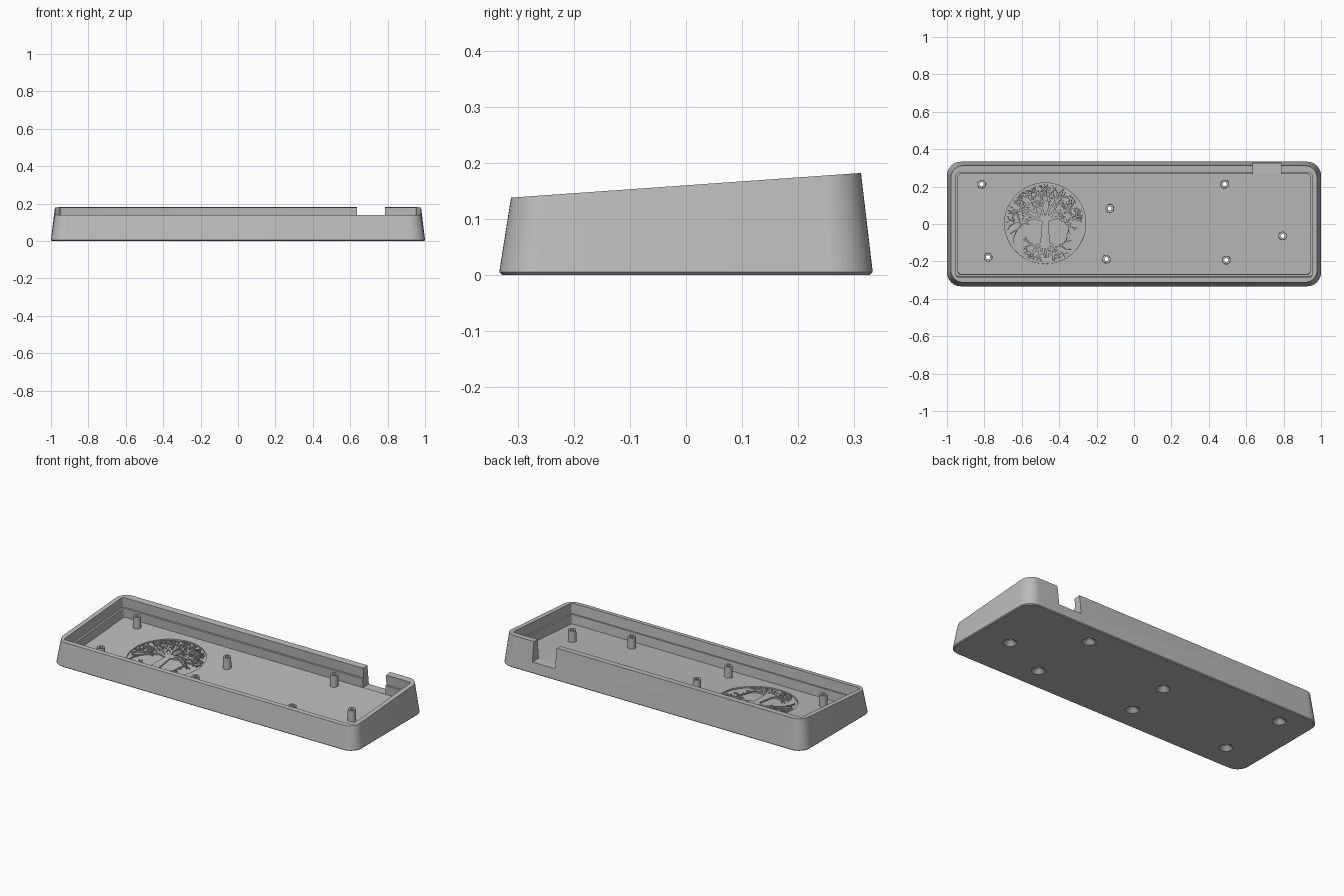
import bpy, bmesh, math, random
from mathutils import Matrix, Vector

random.seed(4)
if "Cube" in bpy.data.objects:
    bpy.data.objects.remove(bpy.data.objects["Cube"], do_unlink=True)

SLOPE = 0.0705                      # rise of the rim from front to back
MID = 0.16                          # rim height at the centre
DEPTH = 0.115                       # floor below the rim
TILT = Matrix.Translation((0, 0, MID)) @ Matrix.Rotation(math.atan(SLOPE), 4, 'X')

grey = bpy.data.materials.new("plain grey")
grey.use_nodes = True
grey.diffuse_color = (0.5, 0.5, 0.5, 1)
grey.node_tree.nodes["Principled BSDF"].inputs["Base Color"].default_value = (0.5, 0.5, 0.5, 1)


def rim(y):
    return MID + SLOPE * y


def rounded(hx, hy, r, height, cy=0.0, steps=12):
    """Rounded rectangle ring; height is a function of y."""
    pts = []
    for i, (sx, sy) in enumerate([(1, 1), (-1, 1), (-1, -1), (1, -1)]):
        for k in range(steps + 1):
            a = math.pi / 2 * (i + k / steps)
            x = sx * (hx - r) + r * math.cos(a)
            y = cy + sy * (hy - r) + r * math.sin(a)
            pts.append((x, y, height(y)))
    return pts


def circle(x, y, r, z, n=32):
    return [(x + r * math.cos(2 * math.pi * k / n),
             y + r * math.sin(2 * math.pi * k / n), z) for k in range(n)]


def finish(name, bm, matrix=None):
    if matrix:
        bm.transform(matrix)
    bmesh.ops.recalc_face_normals(bm, faces=bm.faces)
    mesh = bpy.data.meshes.new(name)
    bm.to_mesh(mesh)
    bm.free()
    mesh.materials.append(grey)
    ob = bpy.data.objects.new(name, mesh)
    bpy.context.collection.objects.link(ob)
    return ob


def loft(name, rings, wrap=False, matrix=None):
    """Skin a stack of rings, capped at the ends or wrapped into a tube."""
    bm = bmesh.new()
    vs = [[bm.verts.new(p) for p in ring] for ring in rings]
    n = len(rings[0])
    pairs = list(zip(vs, vs[1:])) + ([(vs[-1], vs[0])] if wrap else [])
    for a, b in pairs:
        for k in range(n):
            bm.faces.new((a[k], a[(k + 1) % n], b[(k + 1) % n], b[k]))
    if not wrap:
        bm.faces.new(vs[0])
        bm.faces.new(vs[-1])
    return finish(name, bm, matrix)


def activate(ob):
    bpy.ops.object.select_all(action='DESELECT')
    ob.select_set(True)
    bpy.context.view_layer.objects.active = ob


def cut(ob, tool):
    activate(ob)
    mod = ob.modifiers.new("cut", 'BOOLEAN')
    mod.operation, mod.solver, mod.object = 'DIFFERENCE', 'EXACT', tool
    bpy.ops.object.modifier_apply(modifier=mod.name)
    bpy.data.objects.remove(tool, do_unlink=True)


def smooth(ob):
    activate(ob)
    bpy.ops.object.shade_smooth_by_angle(angle=math.radians(25))


# Outer shell: small bottom chamfer, tapered walls, sloping rim
case = loft("case", [rounded(0.995, 0.328, 0.07, lambda y: 0),
                     rounded(1.0, 0.333, 0.075, lambda y: 0.005),
                     rounded(0.979, 0.312, 0.065, rim)])


# Tilted cavity: wide upper part, narrower lower part leaving a ledge
def cavity(hx, hy, bottom):
    return loft("cavity_cutter",
                [rounded(hx, hy, 0.012, lambda y, z=z: z, -0.006, 4) for z in (bottom, 0.1)],
                matrix=TILT)


cut(case, cavity(0.951, 0.279, -0.06))
cut(case, cavity(0.94, 0.269, -DEPTH))

# Cable notch in the back wall
cut(case, loft("notch_cutter", [[(0.635, 0.25, z), (0.785, 0.25, z), (0.785, 0.4, z),
                                 (0.635, 0.4, z)] for z in (0.065, 0.3)]))

# Screw posts with countersunk holes from below
posts = [(-0.815, 0.213), (-0.13, 0.083), (0.485, 0.213), (0.795, -0.063),
         (-0.78, -0.178), (-0.148, -0.188), (0.493, -0.193)]
for x, y in posts:
    cut(case, loft("screw_cutter", [circle(x, y, r, z) for r, z in
                                    [(0.038, -0.001), (0.011, 0.022), (0.011, 0.12)]]))
    floor = rim(y) - DEPTH
    low, high = floor - 0.004, floor + 0.067
    smooth(loft("screw_post", [circle(x, y, r, z) for r, z in
                               [(0.023, low), (0.022, high), (0.011, high), (0.011, low)]],
                wrap=True))

# Round recess in the floor
CX, CY, R = -0.475, -0.005, 0.217
RELIEF = 0.008
cut(case, loft("recess_cutter", [circle(CX, CY, R, z, 64) for z in
                                 (-DEPTH - RELIEF, -DEPTH + 0.02)], matrix=TILT))
smooth(case)

# Tree relief standing in the recess, level with the floor
tree = bmesh.new()


def slab(outline):
    rings = [[tree.verts.new((CX + p.x, CY + p.y, z)) for p in outline]
             for z in (-DEPTH - RELIEF - 0.001, -DEPTH)]
    n = len(outline)
    for k in range(n):
        j = (k + 1) % n
        tree.faces.new((rings[0][k], rings[0][j], rings[1][j], rings[1][k]))
    tree.faces.new(rings[0])
    tree.faces.new(rings[1])


def strip(p, q, w0, w1):
    d = (q - p).normalized()
    s = Vector((-d.y, d.x))
    slab([p - s * w0, q - s * w1, q + s * w1, p + s * w0])


def grow(p, angle, length, width, level):
    q = p + Vector((math.cos(angle), math.sin(angle))) * length
    if q.length > R - 0.008:
        return
    strip(p, q, width, width * 0.7)
    if level:
        for turn in (-0.5, 0.5):
            grow(q, angle + turn + random.uniform(-0.25, 0.25),
                 length * random.uniform(0.7, 0.9), width * 0.65, level - 1)


# Trunk, branches and roots
strip(Vector((0, -0.11)), Vector((0, 0.02)), 0.026, 0.016)
for a in (0.25, 0.75, 1.25, 1.85, 2.4, 2.9):
    grow(Vector((0, 0.015)), a, 0.065, 0.009, 4)
for a in (-0.3, -0.8, -1.3, -1.8, -2.3, -2.85):
    grow(Vector((0, -0.105)), a, 0.045, 0.009, 3)

# Leaves filling the crown
for _ in range(170):
    a, r = random.uniform(-0.05, math.pi + 0.05), random.uniform(0.09, R - 0.012)
    c = Vector((math.cos(a), math.sin(a))) * r
    t = random.uniform(0, math.pi)
    u, v = Vector((math.cos(t), math.sin(t))) * 0.009, Vector((-math.sin(t), math.cos(t))) * 0.004
    slab([c - u, c - v, c + u, c + v])

finish("tree_relief", tree, TILT)
bpy.ops.object.select_all(action='DESELECT')
